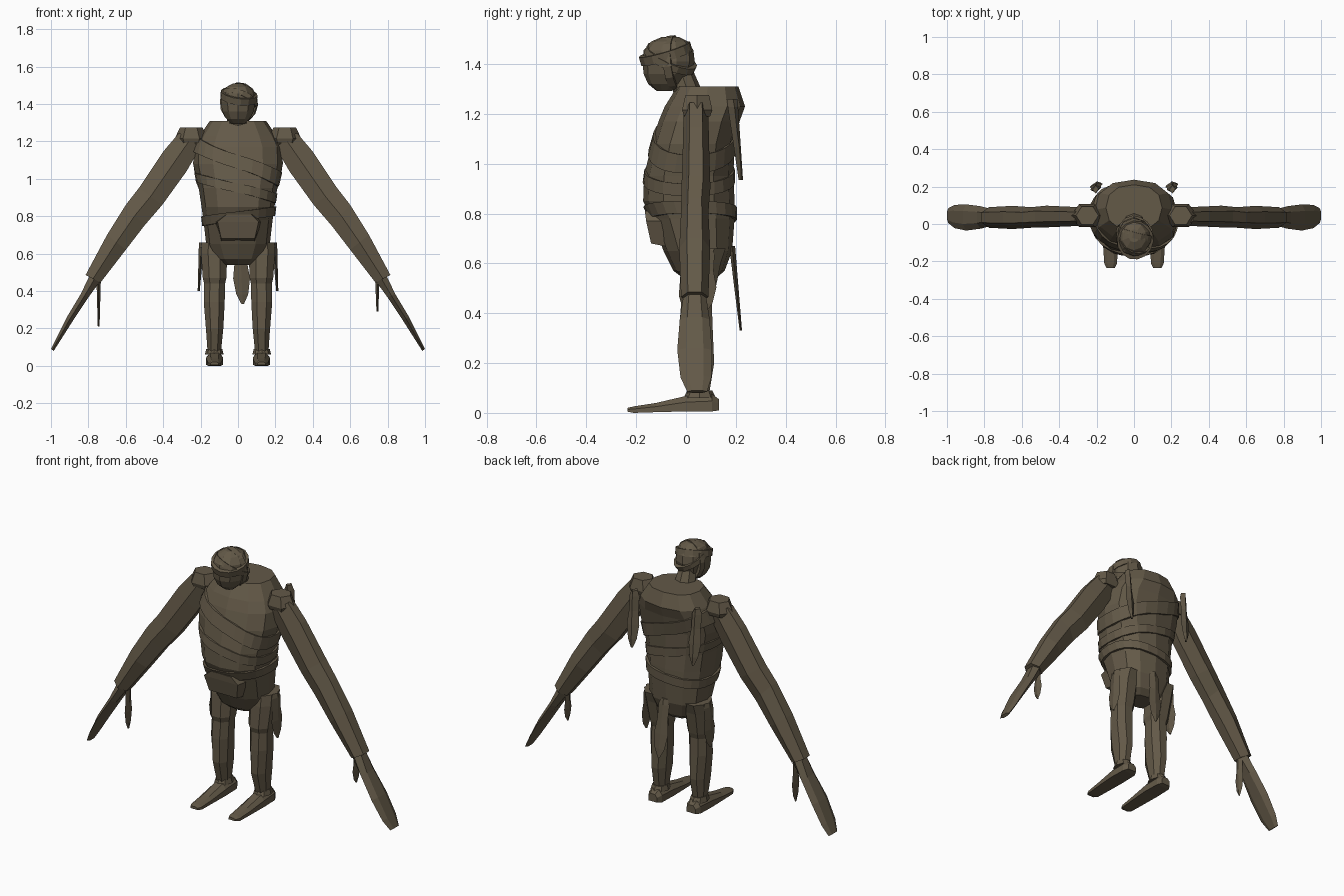
import bpy, math
from mathutils import Vector

cloth = bpy.data.materials.new("aged brown linen")
cloth.diffuse_color = (0.125, 0.1, 0.064, 1)


def mesh(name, verts, faces):
    me = bpy.data.meshes.new(name)
    me.from_pydata([tuple(v) for v in verts], [], faces)
    me.materials.append(cloth)
    ob = bpy.data.objects.new(name, me)
    bpy.context.collection.objects.link(ob)
    return ob


def loft(name, rings, caps=True, closed=False):
    """Skin a list of equal-sized point rings."""
    n, m = len(rings[0]), len(rings)
    verts = [p for r in rings for p in r]
    faces = []
    for i in range(m if closed else m - 1):
        a, b = i * n, (i + 1) % m * n
        faces += [(a + j, a + (j + 1) % n, b + (j + 1) % n, b + j) for j in range(n)]
    if caps and not closed:
        faces += [tuple(range(n))[::-1], tuple(range((m - 1) * n, m * n))]
    return mesh(name, verts, faces)


def flip(rings, s):
    """Mirror rings to the left side, keeping the winding."""
    return rings if s > 0 else [[Vector((-p[0], p[1], p[2])) for p in reversed(r)] for r in rings]


def oval(cx, cy, z, rx, ry, n, power=1.0, turn=0.0):
    pts = []
    for k in range(n):
        a = 2 * math.pi * k / n + turn
        c, s = math.cos(a), math.sin(a)
        pts.append(Vector((cx + rx * math.copysign(abs(c) ** power, c),
                           cy + ry * math.copysign(abs(s) ** power, s), z)))
    return pts


# Torso: height, half width, front y, back y
TORSO = [(0.54, 0.085, -0.01, 0.12), (0.57, 0.13, -0.05, 0.155), (0.65, 0.17, -0.09, 0.185),
         (0.78, 0.185, -0.14, 0.195), (0.85, 0.195, -0.172, 0.195), (0.95, 0.21, -0.168, 0.19),
         (1.08, 0.24, -0.138, 0.195), (1.17, 0.235, -0.11, 0.215), (1.23, 0.205, -0.085, 0.237),
         (1.31, 0.15, -0.035, 0.21)]


def torso_at(z):
    z = min(max(z, TORSO[0][0]), TORSO[-1][0])
    for lo, hi in zip(TORSO, TORSO[1:]):
        if z <= hi[0]:
            t = (z - lo[0]) / (hi[0] - lo[0])
            return [a + (b - a) * t for a, b in zip(lo, hi)]


def torso_ring(z, grow=0.0, n=12):
    _, w, f, b = torso_at(z)
    return oval(0, (f + b) / 2, z, w + grow, (b - f) / 2 + grow, n, 0.85)


loft("torso", [torso_ring(r[0]) for r in TORSO])


# Wrapped bands hugging the torso on a slant
def torso_band(name, z0, slope, height, grow):
    sections = []
    n = 24
    for k in range(n):
        x = math.cos(2 * math.pi * k / n) * 0.22
        zm = z0 + slope * x
        lo, hi = zm - height / 2, zm + height / 2
        pick = lambda z, g: torso_ring(z, g, n)[k]
        sections.append([pick(lo, -0.02), pick(lo, grow), pick(hi, grow), pick(hi, -0.02)])
    loft(name, sections, closed=True)


torso_band("chest_wrap", 1.09, -0.42, 0.075, 0.007)
torso_band("waist_wrap", 0.80, 0.12, 0.05, 0.010)
torso_band("rib_wrap", 0.95, -0.25, 0.05, 0.005)

# Folded cloth at the front of the waist
loft("loin_fold", [
    [Vector((x, y, z)) for x, y, z in ring] for ring in (
        [(-0.09, -0.14, 0.68), (0.09, -0.14, 0.68), (0.09, -0.04, 0.66), (-0.09, -0.04, 0.66)],
        [(-0.11, -0.16, 0.77), (0.11, -0.16, 0.77), (0.13, -0.05, 0.77), (-0.13, -0.05, 0.77)],
        [(-0.06, -0.165, 0.81), (0.07, -0.165, 0.81), (0.1, -0.08, 0.81), (-0.1, -0.08, 0.81)])])

# Neck leaning forward
loft("neck", [oval(0, 0.01, 1.28, 0.065, 0.06, 8), oval(0, -0.02, 1.37, 0.05, 0.05, 8)])

# Head: height, centre y, half width, half depth
HEAD = [(1.292, -0.088, 0.035, 0.03), (1.32, -0.08, 0.065, 0.072), (1.36, -0.075, 0.088, 0.095),
        (1.41, -0.07, 0.097, 0.105), (1.455, -0.07, 0.09, 0.1), (1.49, -0.066, 0.066, 0.074),
        (1.508, -0.063, 0.03, 0.035)]
loft("head", [oval(0, y, z, w, d, 10, 1, math.pi / 10) for z, y, w, d in HEAD])


# Bands around the head: flat hoops tilted about two axes
def head_band(name, axis, radius, width, offset):
    axis = Vector(axis).normalized()
    u = axis.orthogonal().normalized()
    v = axis.cross(u)
    c = Vector((0, -0.07, 1.403)) + axis * offset
    rings = []
    for k in range(14):
        a = 2 * math.pi * k / 14
        d = u * math.cos(a) + v * math.sin(a)
        d = Vector((d.x * 0.95, d.y * 1.04, d.z * 1.03))
        rings.append([c + d * (radius + g) + axis * w for g, w in
                      ((-0.02, -width), (0, -width), (0, width), (-0.02, width))])
    loft(name, rings, closed=True)


head_band("brow_wrap", (0.12, -0.3, 1), 0.104, 0.018, 0.04)
head_band("crown_wrap", (0.25, 1, 0.1), 0.107, 0.016, 0.02)
head_band("slant_wrap", (0.35, 0.45, 1), 0.106, 0.014, 0.02)


# Flat hanging strip: samples are (height fraction, width fraction)
def strip(name, top, bottom, wide, thick):
    top, bottom, wide, thick = map(Vector, (top, bottom, wide, thick))
    rings = []
    for t, w in ((0, 0.45), (0.1, 0.8), (0.35, 0.75), (0.6, 1), (0.85, 0.7), (1, 0.15)):
        c = top.lerp(bottom, t)
        k = 1 - 0.6 * t
        rings.append([c + wide * w, c + thick * k, c - wide * w, c - thick * k])
    loft(name, rings)


for s, side in ((1, "right"), (-1, "left")):
    # Arm: outer (x, z), inner (x, z), half depth, centre y
    ARM = [((0.315, 1.245), (0.20, 1.17), 0.05, 0.04), ((0.40, 1.145), (0.275, 1.04), 0.052, 0.04),
           ((0.53, 0.95), (0.405, 0.86), 0.058, 0.04), ((0.60, 0.86), (0.50, 0.75), 0.055, 0.035),
           ((0.70, 0.70), (0.60, 0.62), 0.062, 0.035), ((0.815, 0.485), (0.735, 0.445), 0.055, 0.035)]
    HAND = [((0.79, 0.49), (0.735, 0.455), 0.045, 0.035), ((0.84, 0.385), (0.80, 0.365), 0.06, 0.035),
            ((0.915, 0.26), (0.88, 0.245), 0.07, 0.035), ((0.97, 0.15), (0.95, 0.135), 0.062, 0.04),
            ((1.0, 0.09), (0.985, 0.08), 0.04, 0.045)]
    for part, data in (("arm", ARM), ("hand", HAND)):
        rings = []
        for o, i, d, y in data:
            o, i = Vector((o[0], y, o[1])), Vector((i[0], y, i[1]))
            rings.append([o.lerp(i, t) + Vector((0, d * e, 0)) for t, e in
                          ((0, -0.5), (0, 0.5), (0.5, 1), (1, 0.5), (1, -0.5), (0.5, -1))])
        loft(f"{side}_{part}", flip(rings, s))

    # Hexagonal shoulder cap
    loft(f"{side}_shoulder", flip([oval(0.25, 0.045, 1.19, 0.075, 0.06, 6),
                                   oval(0.25, 0.045, 1.215, 0.088, 0.07, 6),
                                   oval(0.25, 0.045, 1.275, 0.06, 0.055, 6)], s))

    # Leg: height, centre x, centre y, half width, half depth
    LEG = [(0.07, 0.127, 0.05, 0.038, 0.045), (0.20, 0.125, 0.043, 0.05, 0.075),
           (0.34, 0.127, 0.04, 0.06, 0.072), (0.44, 0.125, 0.042, 0.06, 0.066),
           (0.47, 0.125, 0.042, 0.068, 0.076), (0.60, 0.128, 0.06, 0.075, 0.085),
           (0.66, 0.128, 0.075, 0.072, 0.09)]
    loft(f"{side}_leg", flip([oval(x, y, z, w, d, 8, 0.9, math.pi / 8) for z, x, y, w, d in LEG], s))
    loft(f"{side}_ankle_wrap", flip([oval(0.127, 0.055, 0.06, 0.05, 0.065, 8),
                                     oval(0.127, 0.055, 0.09, 0.043, 0.05, 8)], s))

    # Foot: y, half width, bottom, top
    FOOT = [(0.132, 0.028, 0.01, 0.055), (0.105, 0.043, 0.006, 0.075), (0.0, 0.046, 0.006, 0.068),
            (-0.12, 0.04, 0.003, 0.04), (-0.21, 0.034, 0.0, 0.026), (-0.235, 0.022, 0.005, 0.02)]
    loft(f"{side}_foot", flip([[Vector((0.125 + w * a, y, lo + (hi - lo) * b)) for a, b in
                                ((-1, 0), (-1, 0.6), (-0.5, 1), (0.5, 1), (1, 0.6), (1, 0))]
                               for y, w, lo, hi in FOOT], s))

    # Loose cloth ends at the shoulder, hip and wrist
    strip(f"{side}_shoulder_strip", (s * 0.205, 0.185, 1.26), (s * 0.2, 0.22, 0.935),
          (0.035, 0.008, 0), (0, 0.022, 0))
    strip(f"{side}_hip_strip", (s * 0.195, 0.075, 0.66), (s * 0.21, 0.07, 0.40),
          (0, 0.05, 0), (0.014, 0, 0))
    strip(f"{side}_wrist_strip", (s * 0.745, 0.04, 0.47), (s * 0.745, 0.04, 0.29 if s > 0 else 0.21),
          (0, 0.034, 0), (0.012, 0, 0))

# Tail strip hanging behind the legs
strip("tail_strip", (0.01, 0.185, 0.67), (0.025, 0.22, 0.33), (0.045, 0, 0), (0, 0.012, 0))
